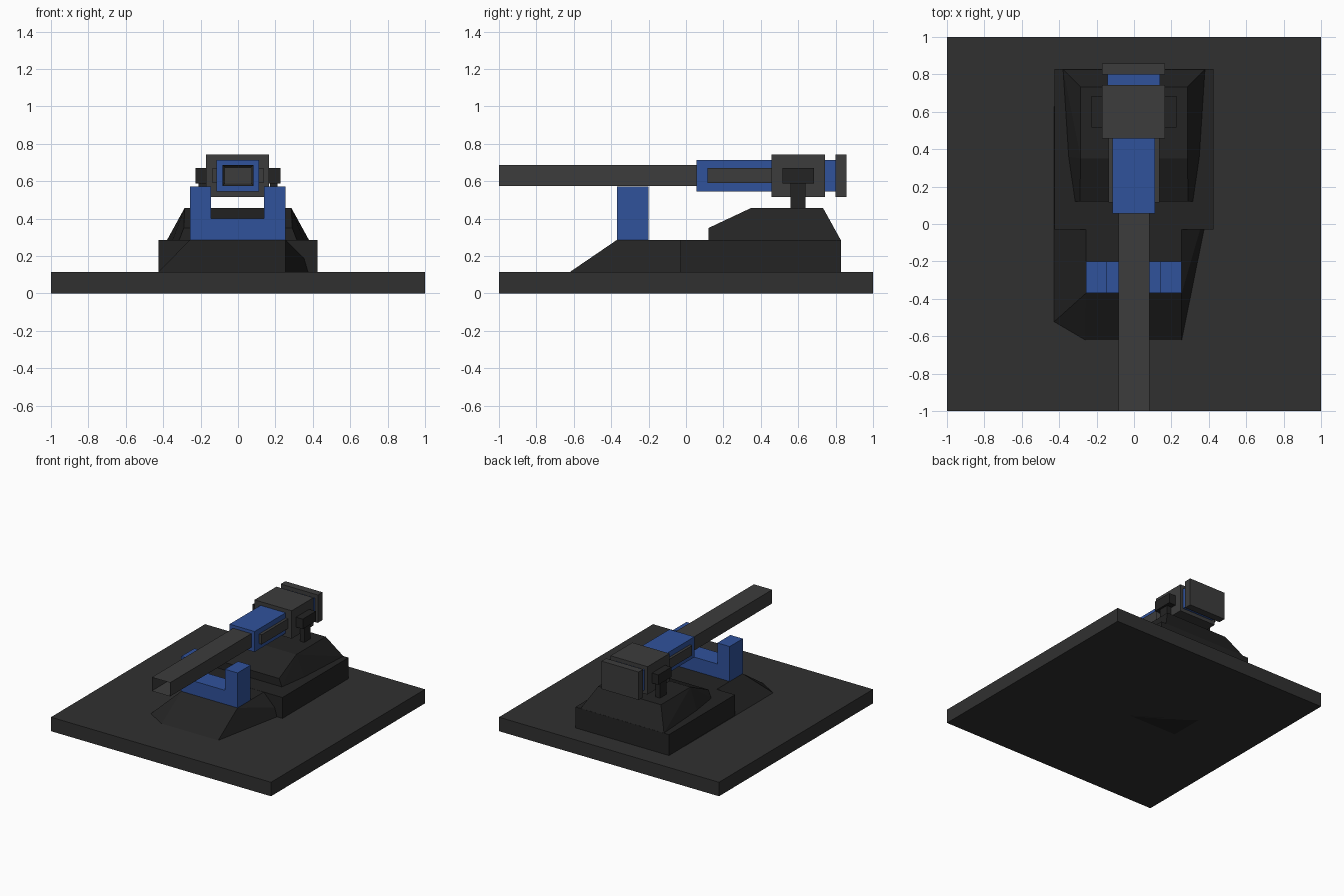
import bpy, bmesh

if "Cube" in bpy.data.objects:
    bpy.data.objects.remove(bpy.data.objects["Cube"])


def material(name, r, g, b):
    m = bpy.data.materials.new(name)
    m.diffuse_color = (r, g, b, 1)
    m.use_nodes = True
    m.node_tree.nodes["Principled BSDF"].inputs["Base Color"].default_value = m.diffuse_color
    return m


PLATE = material("plate_grey", 0.03, 0.03, 0.03)
DARK = material("dark_grey", 0.017, 0.017, 0.017)
STEEL = material("steel_grey", 0.045, 0.045, 0.045)
BLUE = material("blue", 0.03, 0.085, 0.33)


def finish(name, bm, mat):
    bmesh.ops.recalc_face_normals(bm, faces=bm.faces)
    me = bpy.data.meshes.new(name)
    bm.to_mesh(me)
    bm.free()
    me.materials.append(mat)
    ob = bpy.data.objects.new(name, me)
    bpy.context.collection.objects.link(ob)
    return ob


def box(name, x, y, z, mat):
    bm = bmesh.new()
    for v in bmesh.ops.create_cube(bm, size=1)["verts"]:
        v.co = [r[0] if c < 0 else r[1] for c, r in zip(v.co, (x, y, z))]
    return finish(name, bm, mat)


def hull(name, pts, mat):
    bm = bmesh.new()
    for p in pts:
        bm.verts.new(p)
    bmesh.ops.convex_hull(bm, input=bm.verts)
    bmesh.ops.dissolve_limit(bm, angle_limit=0.01, verts=bm.verts, edges=bm.edges)
    return finish(name, bm, mat)


def prism(name, profile, axis, lo, hi, mat):
    """Extrude a 2D profile along x (profile is y,z) or y (profile is x,z)."""
    bm = bmesh.new()
    at = (lambda p, t: (t, p[0], p[1])) if axis == "x" else (lambda p, t: (p[0], t, p[1]))
    f = bm.faces.new([bm.verts.new(at(p, lo)) for p in profile])
    ext = bmesh.ops.extrude_face_region(bm, geom=[f])["geom"]
    for v in ext:
        if isinstance(v, bmesh.types.BMVert):
            v.co["xyz".index(axis)] = hi
    return finish(name, bm, mat)


# Ground plate and block standing through it
box("base_plate", (-1, 1), (-1, 1), (0, 0.115), PLATE)
box("rear_block", (-0.425, 0.425), (-0.03, 0.828), (0, 0.287), DARK)

# Uneven sloped skirt in front of the block
skirt = [(-0.26, -0.625), (0.255, -0.625), (0.428, 0.23), (0.428, 0.63),
         (-0.43, 0.63), (-0.43, -0.525)]
hull("front_skirt", [(x, y, 0.112) for x, y in skirt]
     + [(x, y, 0.286) for x in (-0.257, 0.255) for y in (-0.37, 0.6)], DARK)

# Tapered housing on the block
housing = [(0.315, 0.12, 0.285), (0.35, 0.36, 0.285), (0.38, 0.828, 0.285),
           (0.29, 0.12, 0.35), (0.285, 0.35, 0.458), (0.285, 0.732, 0.458)]
hull("housing", [(s * x, y, z) for s in (-1, 1) for x, y, z in housing], DARK)

# U-shaped barrel rest
prism("barrel_rest", [(-0.257, 0.285), (0.255, 0.285), (0.255, 0.573), (0.14, 0.573),
                      (0.14, 0.4), (-0.145, 0.4), (-0.145, 0.573), (-0.257, 0.573)],
      "y", -0.37, -0.2, BLUE)

# Square barrel with a hollow muzzle
barrel = box("barrel", (-0.083, 0.083), (-1, 0.1), (0.575, 0.688), STEEL)
bm = bmesh.new()
bm.from_mesh(barrel.data)
muzzle = min(bm.faces, key=lambda f: f.calc_center_median().y)
bmesh.ops.inset_region(bm, faces=[muzzle], thickness=0.02)
bmesh.ops.translate(bm, verts=muzzle.verts, vec=(0, 0.25, 0))
bm.to_mesh(barrel.data)
bm.free()

# Receiver, collar and end plate
box("receiver", (-0.115, 0.112), (0.055, 0.7), (0.545, 0.713), BLUE)
box("receiver_rear", (-0.143, 0.14), (0.6, 0.81), (0.545, 0.713), BLUE)
box("side_rails", (-0.137, 0.135), (0.115, 0.5), (0.59, 0.67), STEEL)
box("collar", (-0.17, 0.167), (0.458, 0.742), (0.515, 0.744), STEEL)
box("end_plate", (-0.17, 0.167), (0.798, 0.858), (0.515, 0.744), STEEL)

# T-shaped trunnion brackets on both sides
for side, s in (("left", -1), ("right", 1)):
    box(side + "_bracket_cap", sorted((s * 0.15, s * 0.228)), (0.515, 0.685), (0.588, 0.67), DARK)
    box(side + "_bracket_stem", sorted((s * 0.172, s * 0.212)), (0.558, 0.64), (0.45, 0.6), DARK)
